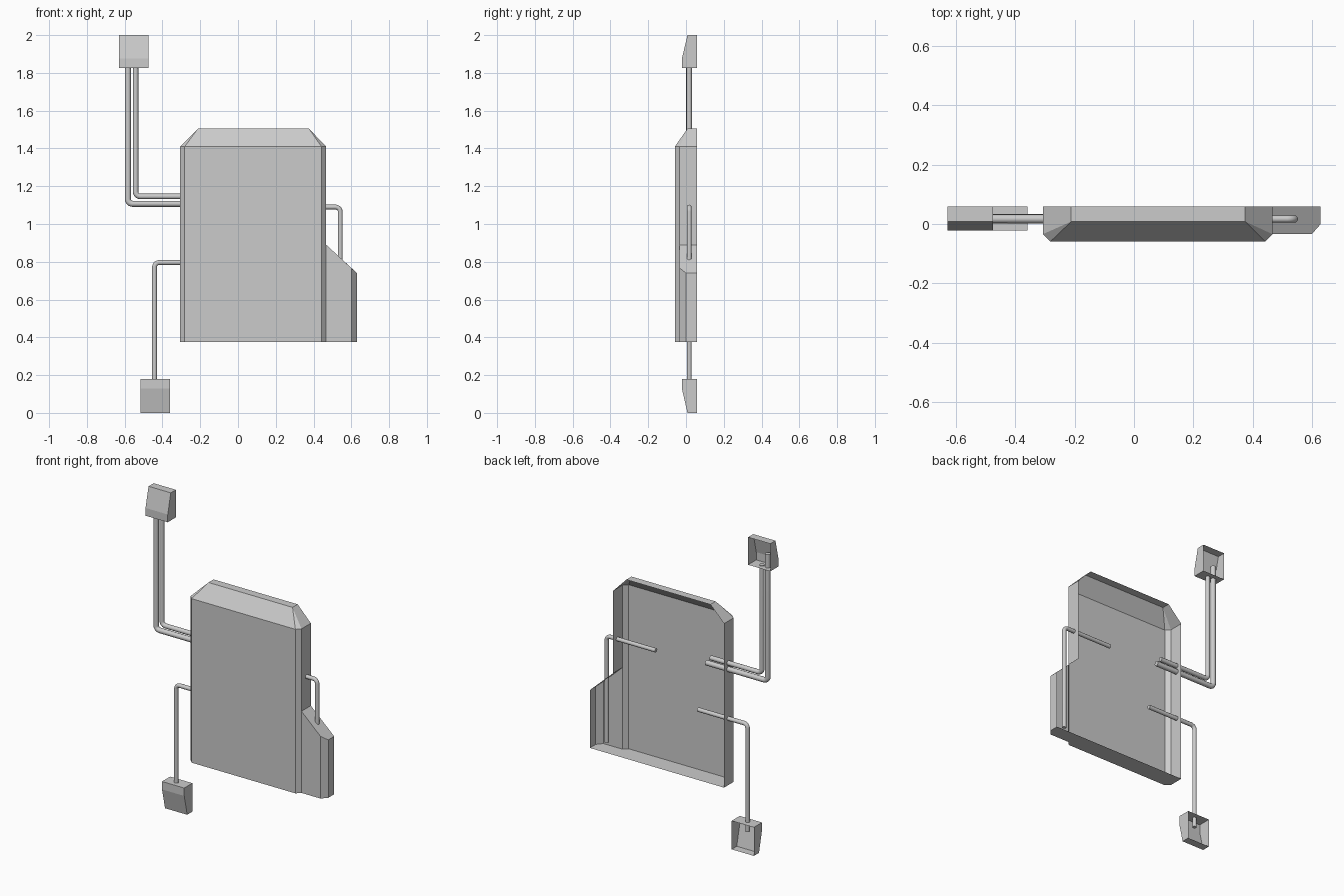
import bpy, bmesh, math
from mathutils import Vector

if "Cube" in bpy.data.objects:
    bpy.data.objects.remove(bpy.data.objects["Cube"])

BACK = 0.059


def mesh_object(name, polys):
    """Join polygons given as lists of points into one welded shell."""
    bm = bmesh.new()
    for poly in polys:
        bm.faces.new([bm.verts.new(p) for p in poly])
    bmesh.ops.remove_doubles(bm, verts=bm.verts, dist=1e-4)
    bmesh.ops.recalc_face_normals(bm, faces=bm.faces)
    # open shells: make the front faces point to -y
    bm.normal_update()
    front = min(bm.faces, key=lambda f: f.calc_center_median().y)
    if front.normal.y > 0:
        bmesh.ops.reverse_faces(bm, faces=bm.faces)
    me = bpy.data.meshes.new(name)
    bm.to_mesh(me)
    bm.free()
    ob = bpy.data.objects.new(name, me)
    bpy.context.collection.objects.link(ob)
    return ob


# Main housing with side pod: one open-backed shell
Z0, ZS, Z1 = 0.375, 1.41, 1.505
PZ0, PZ1, PZM = 0.89, 0.74, 0.767
L, R = -0.307, 0.467
STEP, FRONT, TOPY = -0.034, -0.059, 0.008
base = [(L, BACK), (L, STEP), (-0.282, FRONT), (0.442, FRONT), (R, STEP)]
polys = []
for (xa, ya), (xb, yb) in zip(base, base[1:]):
    mid = [(xb, yb, PZ0)] if xb == R else []
    polys.append([(xa, ya, Z0), (xb, yb, Z0), *mid, (xb, yb, ZS), (xa, ya, ZS)])
polys.append([(R, STEP, PZ0), (R, BACK, PZ0), (R, BACK, ZS), (R, STEP, ZS)])
# bevelled top
tl, tr = -0.212, 0.375
polys.append([(-0.282, FRONT, ZS), (0.442, FRONT, ZS), (tr, TOPY, Z1), (tl, TOPY, Z1)])
polys.append([(tl, TOPY, Z1), (tr, TOPY, Z1), (tr, BACK, Z1), (tl, BACK, Z1)])
for xo, xc, xt in ((L, -0.282, tl), (R, 0.442, tr)):
    polys.append([(xo, STEP, ZS), (xc, FRONT, ZS), (xt, TOPY, Z1)])
    polys.append([(xo, BACK, ZS), (xo, STEP, ZS), (xt, TOPY, Z1), (xt, BACK, Z1)])
# side pod walls, sloping top and the shared floor
PX, PC, PY = 0.63, 0.6, 0.0
polys.append([(R, STEP, Z0), (PC, STEP, Z0), (PC, STEP, PZM), (R, STEP, PZ0)])
polys.append([(PC, STEP, Z0), (PX, PY, Z0), (PX, PY, PZ1), (PC, STEP, PZM)])
polys.append([(PX, PY, Z0), (PX, BACK, Z0), (PX, BACK, PZ1), (PX, PY, PZ1)])
polys.append([(R, STEP, PZ0), (PC, STEP, PZM), (PX, PY, PZ1), (PX, BACK, PZ1), (R, BACK, PZ0)])
polys.append([(x, y, Z0) for x, y in base + [(PC, STEP), (PX, PY), (PX, BACK)]])
mesh_object("housing", polys)


# Junction boxes: wedge profile swept along x, open at the back
def junction_box(name, x0, x1, zs):
    prof = list(zip((BACK, -0.022, -0.022, 0.008, BACK), zs))
    polys = [[(x0, *a), (x1, *a), (x1, *b), (x0, *b)] for a, b in zip(prof, prof[1:])]
    polys += [[(x, *p) for p in prof] for x in (x0, x1)]
    mesh_object(name, polys)


junction_box("upper_junction_box", -0.63, -0.475, (1.826, 1.826, 1.875, 2.0, 2.0))
junction_box("lower_junction_box", -0.515, -0.36, (0.18, 0.18, 0.13, 0.0, 0.0))


# Conduits: round pipes with one rounded elbow
def conduit(name, x_in, x, z, z_end, r, bend=0.025, y=0.017):
    sx, sz = math.copysign(1, x_in - x), math.copysign(1, z_end - z)
    pts = [(x_in, y, z)]
    for i in range(7):
        a = math.pi / 2 * i / 6
        pts.append((x + sx * bend * (1 - math.sin(a)), y, z + sz * bend * (1 - math.cos(a))))
    pts.append((x, y, z_end))
    cu = bpy.data.curves.new(name, 'CURVE')
    cu.dimensions = '3D'
    cu.bevel_depth = r
    cu.bevel_resolution = 4
    cu.use_fill_caps = True
    sp = cu.splines.new('POLY')
    sp.points.add(len(pts) - 1)
    for p, co in zip(sp.points, pts):
        p.co = (*co, 1)
    ob = bpy.data.objects.new(name, cu)
    bpy.context.collection.objects.link(ob)
    bpy.ops.object.select_all(action='DESELECT')
    ob.select_set(True)
    bpy.context.view_layer.objects.active = ob
    bpy.ops.object.convert(target='MESH')
    bpy.ops.object.shade_smooth_by_angle(angle=math.radians(40))


conduit("upper_conduit_outer", -0.155, -0.583, 1.107, 1.91, 0.016)
conduit("upper_conduit_inner", -0.185, -0.542, 1.146, 1.83, 0.0145)
conduit("lower_conduit", -0.097, -0.442, 0.796, 0.12, 0.013)
conduit("side_conduit", 0.197, 0.541, 1.09, 0.42, 0.0125)
